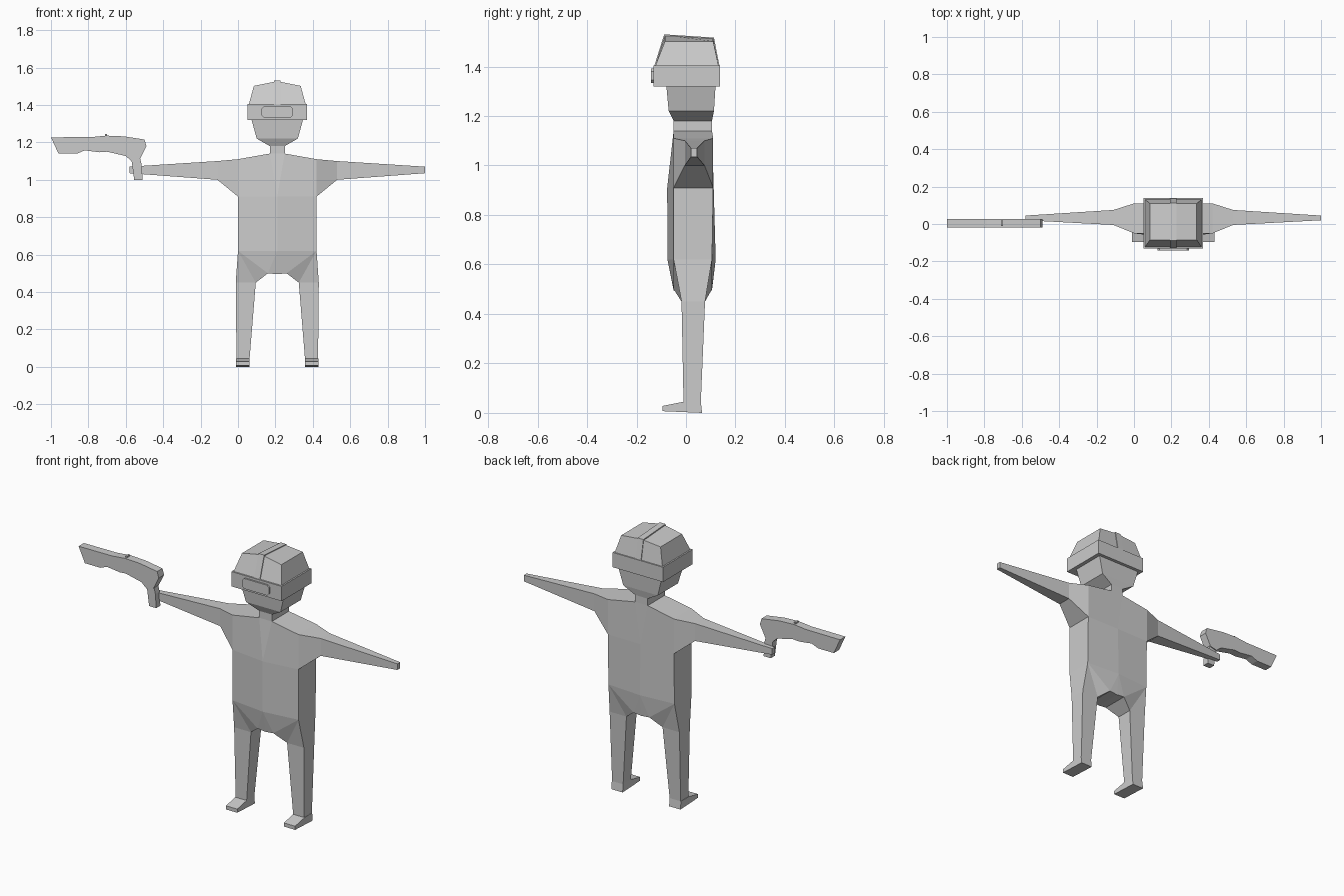
import bpy, bmesh

if "Cube" in bpy.data.objects:
    bpy.data.objects.remove(bpy.data.objects["Cube"])

CX = 0.21  # centre line of the figure
grey = bpy.data.materials.new("grey")
grey.diffuse_color = (0.6, 0.6, 0.6, 1)
grey.use_nodes = True
grey.node_tree.nodes["Principled BSDF"].inputs["Base Color"].default_value = grey.diffuse_color


def finish(name, bm):
    bmesh.ops.remove_doubles(bm, verts=bm.verts, dist=0.0005)
    bmesh.ops.recalc_face_normals(bm, faces=bm.faces)
    me = bpy.data.meshes.new(name)
    bm.to_mesh(me)
    bm.free()
    me.materials.append(grey)
    ob = bpy.data.objects.new(name, me)
    bpy.context.collection.objects.link(ob)
    return ob


def prism(name, pts, axis, a, b):
    """Extrude a 2D outline along x (outline in y,z) or y (outline in x,z)."""
    bm = bmesh.new()
    at = (lambda p, t: (t, *p)) if axis == "x" else (lambda p, t: (p[0], t, p[1]))
    lo = [bm.verts.new(at(p, a)) for p in pts]
    hi = [bm.verts.new(at(p, b)) for p in pts]
    bm.faces.new(lo)
    bm.faces.new(hi)
    for i in range(len(pts)):
        j = (i + 1) % len(pts)
        bm.faces.new((lo[i], lo[j], hi[j], hi[i]))
    return finish(name, bm)


def loft(name, rings):
    """Stack rings of (z, half width, front y, back y, front rise, back rise)."""
    bm = bmesh.new()
    rows = []
    for z, w, f, b, rf, rb in rings:
        co = [(-w, f, z), (0, f, z + rf), (w, f, z), (w, b, z), (0, b, z + rb), (-w, b, z)]
        rows.append([bm.verts.new((CX + x, y, zz)) for x, y, zz in co])
    for r, s in zip(rows, rows[1:]):
        for i in range(6):
            j = (i + 1) % 6
            bm.faces.new((r[i], r[j], s[j], s[i]))
    for r in (rows[0], rows[-1]):
        bm.faces.new((r[0], r[1], r[4], r[5]))
        bm.faces.new((r[1], r[2], r[3], r[4]))
    return finish(name, bm)


# Body: half outline as (offset from centre, z, front y, back y), then mirrored
V = [(0, 1.14, -.05, .105), (.04, 1.14, -.05, .105), (.21, 1.11, -.05, .11),
     (.32, 1.10, -.005, .075), (.79, 1.07, .02, .045), (.79, 1.035, .02, .045),
     (.32, 1.0, -.005, .075), (.21, .91, -.05, .11), (0, .91, -.076, .112),
     (0, .62, -.075, .12), (.21, .62, -.05, .105), (.222, .45, -.018, .077),
     (.115, .45, -.018, .077), (.05, .50, -.05, .105), (0, .495, -.05, .105),
     (.218, .045, -.01, .06), (.148, .045, -.01, .06),
     (0, 1.185, -.05, .105), (.04, 1.185, -.05, .105)]
F = [(17, 18, 1, 0), (0, 1, 8), (1, 2, 7, 8), (2, 3, 6, 7), (3, 4, 5, 6), (8, 7, 10, 9),
     (10, 11, 12), (10, 12, 13), (9, 10, 13), (9, 13, 14), (11, 15, 16, 12)]
bm = bmesh.new()
for s in (-1, 1):
    front = [bm.verts.new((CX + s * x, f, z)) for x, z, f, b in V]
    back = [bm.verts.new((CX + s * x, b, z)) for x, z, f, b in V]
    edges = [frozenset((f[i], f[i - 1])) for f in F for i in range(len(f))]
    for f in F:
        bm.faces.new([front[i] for i in f])
        bm.faces.new([back[i] for i in f])
    # Side walls along the outline, leaving the centre line open
    for e in edges:
        i, j = e
        if edges.count(e) == 1 and V[i][0] + V[j][0] > 0:
            bm.faces.new((front[i], front[j], back[j], back[i]))
finish("body", bm)

# Feet
for s, side in ((-1, "left"), (1, "right")):
    prism(side + "_foot", [(-.01, .045), (-.095, .028), (-.095, .007), (.065, 0), (.06, .045)],
          "x", CX + s * .148, CX + s * .22)

# Head and helmet
loft("head", [(1.18, .04, -.05, .105, 0, 0), (1.22, .11, -.07, .113, 0, 0),
              (1.33, .14, -.08, .12, 0, 0)])
loft("helmet_band", [(1.32, .16, -.132, .138, 0, 0), (1.405, .16, -.132, .138, 0, 0)])
loft("helmet_dome", [(1.40, .153, -.125, .132, 0, 0), (1.502, .125, -.085, .11, .025, .012)])

# Raised strip over the crown
prism("crown_strip", [(-.129, 1.40), (-.088, 1.53), (.113, 1.517), (.136, 1.40)],
      "x", CX - .018, CX + .018)

# Front plate with clipped corners
plate = [(-.085, 1.345), (-.073, 1.333), (.073, 1.333), (.085, 1.345),
         (.085, 1.38), (.073, 1.392), (-.073, 1.392), (-.085, 1.38)]
prism("visor_plate", [(CX + x, z) for x, z in plate], "y", -.141, -.132)

# Pistol
prism("pistol_body", [(-1, 1.227), (-.96, 1.14), (-.86, 1.14), (-.82, 1.157), (-.74, 1.147),
                      (-.70, 1.15), (-.60, 1.127), (-.57, 1.10), (-.525, 1.11),
                      (-.49, 1.18), (-.50, 1.215), (-.61, 1.232), (-.705, 1.236),
                      (-.785, 1.228)], "y", -.02, .028)
prism("pistol_grip", [(-.57, 1.11), (-.555, 1.0), (-.51, 1.0), (-.515, 1.08), (-.525, 1.12)],
      "y", -.015, .023)
prism("pistol_sight", [(-.71, 1.23), (-.70, 1.23), (-.70, 1.245), (-.71, 1.245)],
      "y", -.01, .018)
